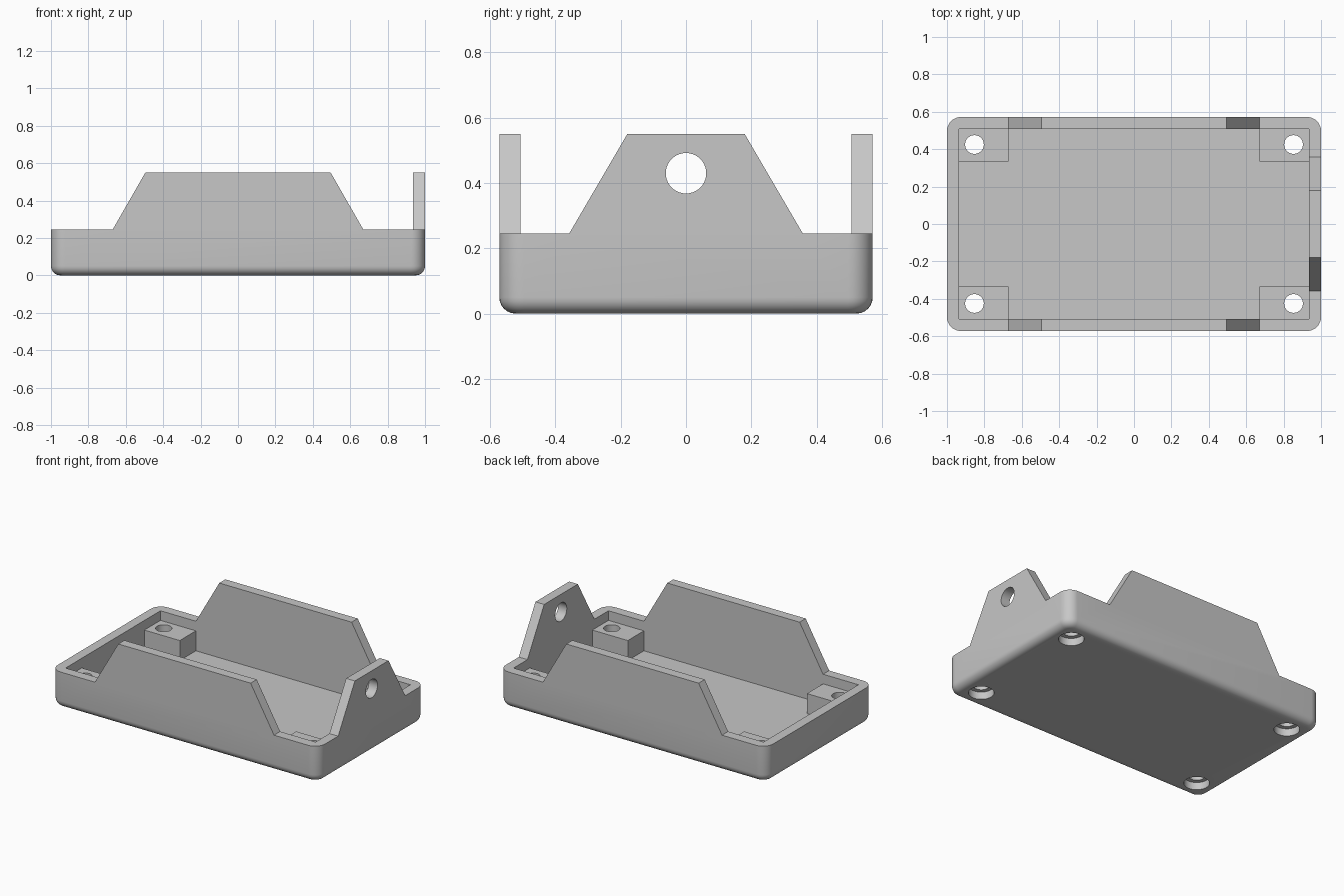
import bpy, bmesh
from math import cos, sin, tau
from mathutils import Vector

cube = bpy.data.objects.get("Cube")
if cube:
    bpy.data.objects.remove(cube)

# Main dimensions
HX, HY, TOP, RIM = 1.0, 0.572, 0.55, 0.245
IX, IY = 0.935, 0.507            # inner faces of the walls
FLOOR, POST = 0.045, 0.18        # floor level and post tops
PX, PY = 0.67, 0.335             # inner corners of the posts

grey = bpy.data.materials.new("plain grey")
grey.use_nodes = True
colour = (0.57, 0.57, 0.57, 1)
grey.diffuse_color = colour
grey.node_tree.nodes["Principled BSDF"].inputs["Base Color"].default_value = colour


def prism(name, points, axis, lo, hi):
    """Extrude a 2D outline along an axis from lo to hi."""
    place = {"x": lambda a, b, d: (d, a, b),
             "y": lambda a, b, d: (a, d, b),
             "z": lambda a, b, d: (a, b, d)}[axis]
    bm = bmesh.new()
    face = bm.faces.new([bm.verts.new(place(a, b, lo)) for a, b in points])
    out = bmesh.ops.extrude_face_region(bm, geom=[face])
    moved = [g for g in out["geom"] if isinstance(g, bmesh.types.BMVert)]
    bmesh.ops.translate(bm, verts=moved, vec=Vector(place(0, 0, hi - lo)))
    bmesh.ops.recalc_face_normals(bm, faces=bm.faces)
    mesh = bpy.data.meshes.new(name)
    bm.to_mesh(mesh)
    bm.free()
    mesh.materials.append(grey)
    ob = bpy.data.objects.new(name, mesh)
    bpy.context.collection.objects.link(ob)
    return ob


def rect(x0, y0, x1, y1):
    return [(x0, y0), (x1, y0), (x1, y1), (x0, y1)]


def circle(x, y, r, n=40):
    return [(x + r * cos(tau * i / n), y + r * sin(tau * i / n)) for i in range(n)]


def cut(points, axis, lo, hi):
    """Remove a prism from the tray."""
    tool = prism("cutter", points, axis, lo, hi)
    tool.hide_render = True
    mod = tray.modifiers.new("cut", "BOOLEAN")
    mod.operation, mod.solver, mod.object = "DIFFERENCE", "EXACT", tool
    bpy.ops.object.modifier_apply(modifier=mod.name)
    bpy.data.objects.remove(tool)


# Solid block with rounded corners and a rounded bottom edge
tray = prism("tray", rect(-HX, -HY, HX, HY), "z", 0, TOP)
bm = bmesh.new()
bm.from_mesh(tray.data)
upright = [e for e in bm.edges if abs(e.verts[0].co.z - e.verts[1].co.z) > 0.1]
bmesh.ops.bevel(bm, geom=upright, offset=0.075, segments=8, profile=0.5, affect="EDGES")
under = [e for e in bm.edges if all(v.co.z < 0.001 for v in e.verts)]
bmesh.ops.bevel(bm, geom=under, offset=0.05, segments=6, profile=0.5, affect="EDGES")
bm.to_mesh(tray.data)
bm.free()
bpy.context.view_layer.objects.active = tray
tray.select_set(True)

# Interior, leaving four corner posts
cut(rect(-IX, -IY, IX, IY), "z", POST, 1)
cross = [(PX, -IY), (PX, -PY), (IX, -PY), (IX, PY), (PX, PY), (PX, IY),
         (-PX, IY), (-PX, PY), (-IX, PY), (-IX, -PY), (-PX, -PY), (-PX, -IY)]
cut(cross, "z", FLOOR, 0.3)

# Trim the upper walls to sloped flaps on the front, back and left side
for s, end in ((-1, 1.2), (1, IX)):
    cut([(s * PX, RIM), (s * 0.495, TOP), (s * 0.495, 0.7), (s * end, 0.7), (s * end, RIM)],
        "y", -0.8, 0.8)
    cut([(s * 0.358, RIM), (s * 0.18, TOP), (s * 0.18, 0.7), (s * 0.8, 0.7), (s * 0.8, RIM)],
        "x", IX, 1.2)

# Side flap hole, then screw holes with wider recesses underneath
cut(circle(0, 0.43, 0.062), "x", 0.8, 1.2)
for sx in (-1, 1):
    for sy in (-1, 1):
        x, y = sx * 0.853, sy * 0.425
        cut(circle(x, y, 0.05), "z", -0.1, 0.3)
        cut(circle(x, y, 0.078), "z", -0.1, 0.05)

bpy.ops.object.shade_smooth_by_angle(angle=0.5)
